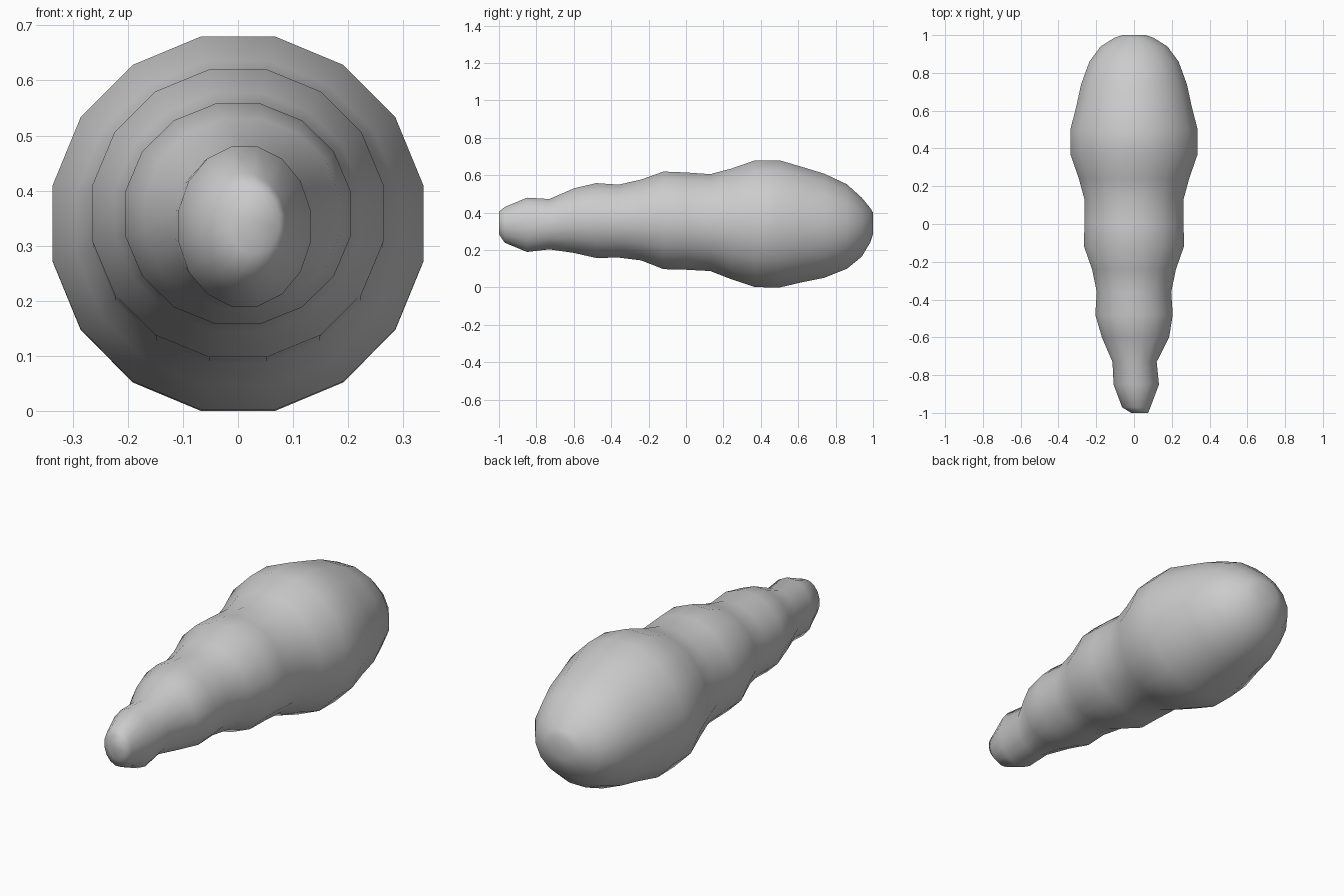
import bpy, bmesh, math

SIDES = 16
# Lumpy body profile: y, centre x, half width, bottom z, top z
PROFILE = [
    (-1.00, 0.030, 0.045, 0.285, 0.405),
    (-0.97, 0.012, 0.075, 0.240, 0.430),
    (-0.85, 0.012, 0.120, 0.190, 0.480),
    (-0.73, 0.003, 0.117, 0.204, 0.473),
    (-0.60, 0.008, 0.178, 0.185, 0.530),
    (-0.48, 0.000, 0.205, 0.158, 0.558),
    (-0.36, 0.000, 0.197, 0.160, 0.550),
    (-0.24, 0.000, 0.222, 0.145, 0.577),
    (-0.12, 0.000, 0.264, 0.098, 0.620),
    (0.00, 0.000, 0.263, 0.095, 0.615),
    (0.13, 0.000, 0.262, 0.088, 0.606),
    (0.24, 0.000, 0.292, 0.045, 0.635),
    (0.37, 0.000, 0.337, 0.002, 0.680),
    (0.50, 0.000, 0.337, 0.000, 0.680),
    (0.62, 0.000, 0.306, 0.028, 0.645),
    (0.74, 0.000, 0.280, 0.052, 0.608),
    (0.86, 0.000, 0.236, 0.100, 0.552),
    (0.94, 0.000, 0.177, 0.165, 0.480),
    (0.985, 0.000, 0.105, 0.240, 0.425),
    (1.00, 0.000, 0.062, 0.285, 0.400),
]


def section(bm, y, cx, w, lo, hi):
    """Ring with flat top, bottom and sides, fitted to the given extents."""
    fit = 1 / math.cos(math.pi / SIDES)
    cz, h = (lo + hi) / 2, (hi - lo) / 2
    ring = []
    for i in range(SIDES):
        a = 2 * math.pi * (i + 0.5) / SIDES
        ring.append(bm.verts.new((cx + w * fit * math.cos(a), y,
                                  cz + h * fit * math.sin(a))))
    return ring


# Body lofted through the rings, capped at both ends
bm = bmesh.new()
rings = [section(bm, *p) for p in PROFILE]
for a, b in zip(rings, rings[1:]):
    for i in range(SIDES):
        j = (i + 1) % SIDES
        bm.faces.new((a[i], a[j], b[j], b[i]))
bm.faces.new(rings[0])
bm.faces.new(rings[-1])
bmesh.ops.recalc_face_normals(bm, faces=bm.faces)
for f in bm.faces:
    f.smooth = True

mesh = bpy.data.meshes.new("segmented_body")
bm.to_mesh(mesh)
bm.free()
body = bpy.data.objects.new("segmented_body", mesh)
bpy.context.collection.objects.link(body)
